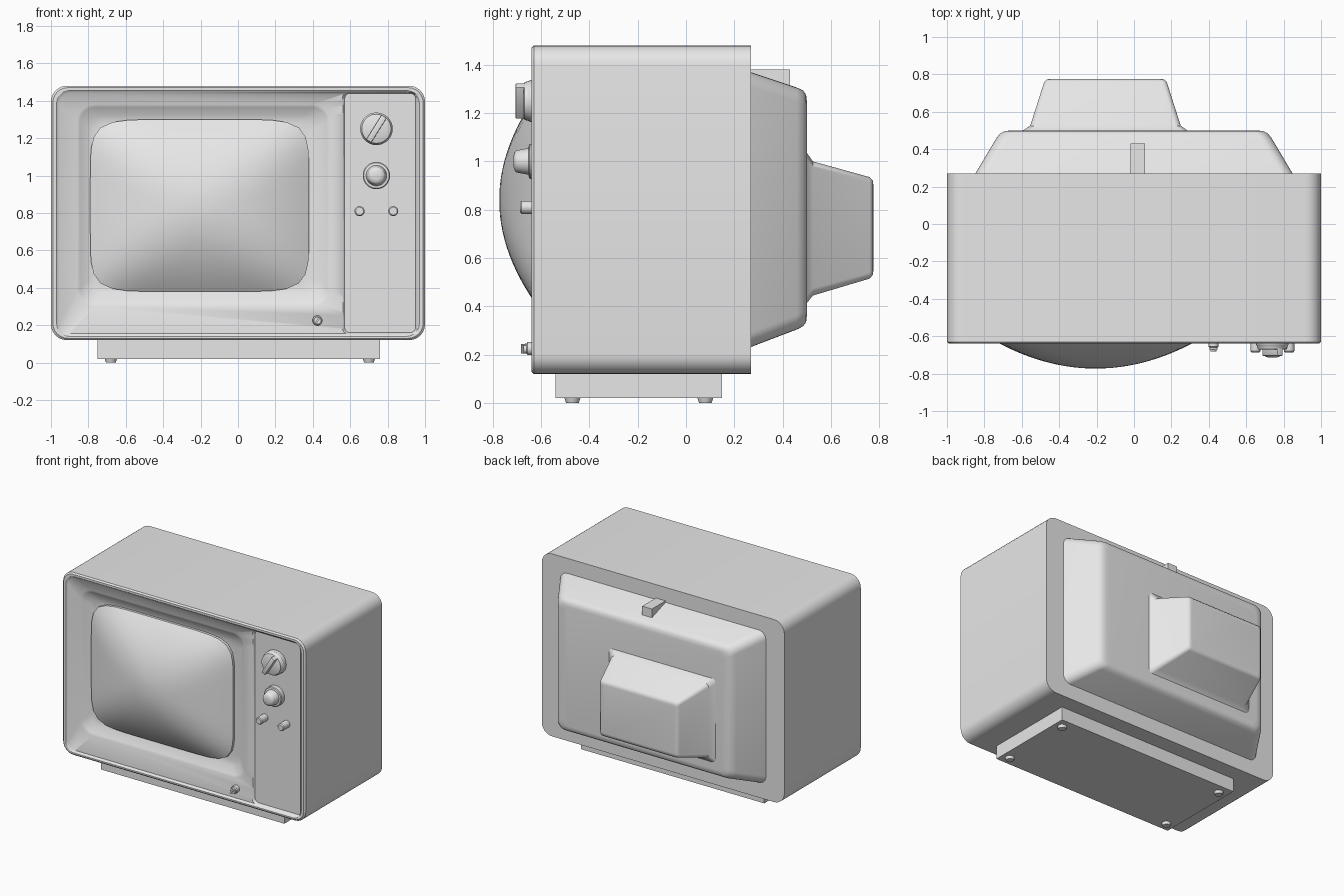
import bpy, bmesh, math
from mathutils import Matrix

if "Cube" in bpy.data.objects:
    bpy.data.objects.remove(bpy.data.objects["Cube"], do_unlink=True)

grey = bpy.data.materials.new("plain grey")
grey.use_nodes = True
grey.diffuse_color = (0.8, 0.8, 0.8, 1)
grey.node_tree.nodes["Principled BSDF"].inputs["Base Color"].default_value = (0.8, 0.8, 0.8, 1)


def finish(name, bm, angle=35):
    bmesh.ops.recalc_face_normals(bm, faces=bm.faces)
    mesh = bpy.data.meshes.new(name)
    bm.to_mesh(mesh)
    bm.free()
    obj = bpy.data.objects.new(name, mesh)
    bpy.context.collection.objects.link(obj)
    mesh.materials.append(grey)
    bpy.ops.object.select_all(action='DESELECT')
    obj.select_set(True)
    bpy.context.view_layer.objects.active = obj
    bpy.ops.object.shade_smooth_by_angle(angle=math.radians(angle))
    return obj


def rounded(y, x0, x1, z0, z1, r, steps=6):
    """Rounded rectangle facing the front at depth y."""
    points = []
    corners = [(x1 - r, z1 - r), (x0 + r, z1 - r), (x0 + r, z0 + r), (x1 - r, z0 + r)]
    for i, (cx, cz) in enumerate(corners):
        for k in range(steps + 1):
            a = math.pi / 2 * (i + k / steps)
            points.append((cx + r * math.cos(a), y, cz + r * math.sin(a)))
    return points


def loft(name, loops, angle=35):
    """Skin a closed solid through matching loops."""
    bm = bmesh.new()
    rings = [[bm.verts.new(p) for p in loop] for loop in loops]
    for a, b in zip(rings, rings[1:]):
        for i in range(len(a)):
            j = (i + 1) % len(a)
            bm.faces.new((a[i], a[j], b[j], b[i]))
    bm.faces.new(rings[0])
    bm.faces.new(rings[-1])
    return finish(name, bm, angle)


def box(name, centre, size, tilt=0, bevel=0):
    bm = bmesh.new()
    bmesh.ops.create_cube(bm, size=1)
    bmesh.ops.scale(bm, vec=size, verts=bm.verts)
    if bevel:
        bmesh.ops.bevel(bm, geom=bm.edges[:], offset=bevel, segments=2,
                        profile=0.5, affect='EDGES')
    bmesh.ops.transform(bm, matrix=Matrix.Translation(centre) @ Matrix.Rotation(tilt, 4, 'Y'),
                        verts=bm.verts)
    return finish(name, bm)


def turned(name, x, z, profile, sides=32):
    """Knob turned about the y axis from (radius, y) pairs."""
    loops = [[(x + r * math.cos(i * math.tau / sides), y, z + r * math.sin(i * math.tau / sides))
              for i in range(sides)] for r, y in profile]
    return loft(name, loops)


# Cabinet shell with front rim, sloped surround and screen recess
cabinet = loft("cabinet", [
    rounded(0.27, -1, 1, 0.12, 1.48, 0.085),
    rounded(-0.63, -1, 1, 0.12, 1.48, 0.085),
    rounded(-0.64, -0.99, 0.99, 0.13, 1.47, 0.08),
    rounded(-0.64, -0.97, 0.97, 0.14, 1.455, 0.07),
    rounded(-0.628, -0.955, 0.955, 0.155, 1.44, 0.06),
    rounded(-0.622, -0.86, 0.49, 0.30, 1.38, 0.09),
    rounded(-0.615, -0.845, 0.475, 0.315, 1.365, 0.08),
    rounded(-0.585, -0.805, 0.435, 0.37, 1.325, 0.07),
    rounded(-0.58, -0.77, 0.36, 0.40, 1.28, 0.07),
])

# Shallow recess for the control panel
cutter = loft("panel_cutter", [
    rounded(-0.66, 0.53, 0.965, 0.145, 1.45, 0.03),
    rounded(-0.612, 0.57, 0.95, 0.16, 1.44, 0.03),
])
cutter.hide_render = True
cutter.hide_viewport = True
cut = cabinet.modifiers.new("panel recess", 'BOOLEAN')
cut.operation = 'DIFFERENCE'
cut.solver = 'EXACT'
cut.object = cutter

# Bulging picture tube: round in the middle, squarer towards the edge
def screen_ring(t, y, sides=64):
    n = 2 + 5 * t ** 2
    ring = []
    for i in range(sides):
        a = i * math.tau / sides
        c, s = math.cos(a), math.sin(a)
        k = t / (abs(c) ** n + abs(s) ** n) ** (1 / n)
        ring.append((-0.205 + 0.585 * k * c, y, 0.84 + 0.46 * k * s))
    return ring


rings = [screen_ring(i / 14, -0.773 + 0.173 * (i / 14) ** 2) for i in range(1, 15)]
loft("screen", rings + [screen_ring(1, -0.57)], 50)

# Stepped back cover
loft("back_cover", [
    rounded(0.25, -0.86, 0.86, 0.225, 1.375, 0.06),
    rounded(0.46, -0.735, 0.735, 0.305, 1.305, 0.06),
    rounded(0.485, -0.715, 0.715, 0.318, 1.293, 0.06),
    rounded(0.497, -0.69, 0.69, 0.335, 1.275, 0.05),
    rounded(0.50, -0.66, 0.66, 0.36, 1.25, 0.04),
], 50)
loft("tube_cover", [
    rounded(0.49, -0.61, 0.30, 0.40, 1.05, 0.03),
    rounded(0.525, -0.555, 0.25, 0.445, 1.00, 0.03),
    rounded(0.76, -0.48, 0.175, 0.515, 0.935, 0.025),
    rounded(0.773, -0.465, 0.16, 0.53, 0.92, 0.02),
    rounded(0.775, -0.45, 0.145, 0.545, 0.905, 0.015),
], 40)
box("aerial_socket", (0.02, 0.33, 1.33), (0.08, 0.20, 0.10))

# Plinth and feet
box("plinth", (0.005, -0.195, 0.08), (1.51, 0.69, 0.12))
for side, x in (("right", -0.68), ("left", 0.70)):
    for end, y in (("front", -0.47), ("back", 0.08)):
        bm = bmesh.new()
        bmesh.ops.create_cone(bm, cap_ends=True, segments=20, radius1=0.026, radius2=0.036,
                              depth=0.03, matrix=Matrix.Translation((x, y, 0.015)))
        finish(f"{end}_{side}_foot", bm)

# Channel selector with a slanted grip
turned("channel_dial", 0.74, 1.25, [(0.087, -0.60), (0.087, -0.645), (0.082, -0.652),
                                    (0.078, -0.668), (0.07, -0.672)])
box("channel_grip", (0.74, -0.68, 1.25), (0.032, 0.05, 0.155), math.radians(32), 0.004)

# Volume knob
turned("volume_knob", 0.74, 1.0, [(0.073, -0.60), (0.073, -0.645), (0.068, -0.65),
                                  (0.055, -0.652), (0.046, -0.70), (0.04, -0.708),
                                  (0.022, -0.714)])

# Small buttons and the power switch
for side, x in (("right", 0.65), ("left", 0.83)):
    turned(f"{side}_button", x, 0.81, [(0.027, -0.60), (0.027, -0.68), (0.021, -0.687)], 20)
turned("power_switch", 0.425, 0.225, [(0.027, -0.60), (0.027, -0.655), (0.021, -0.66),
                                      (0.02, -0.672)], 20)
box("power_switch_grip", (0.425, -0.672, 0.225), (0.01, 0.02, 0.042), math.radians(35))
